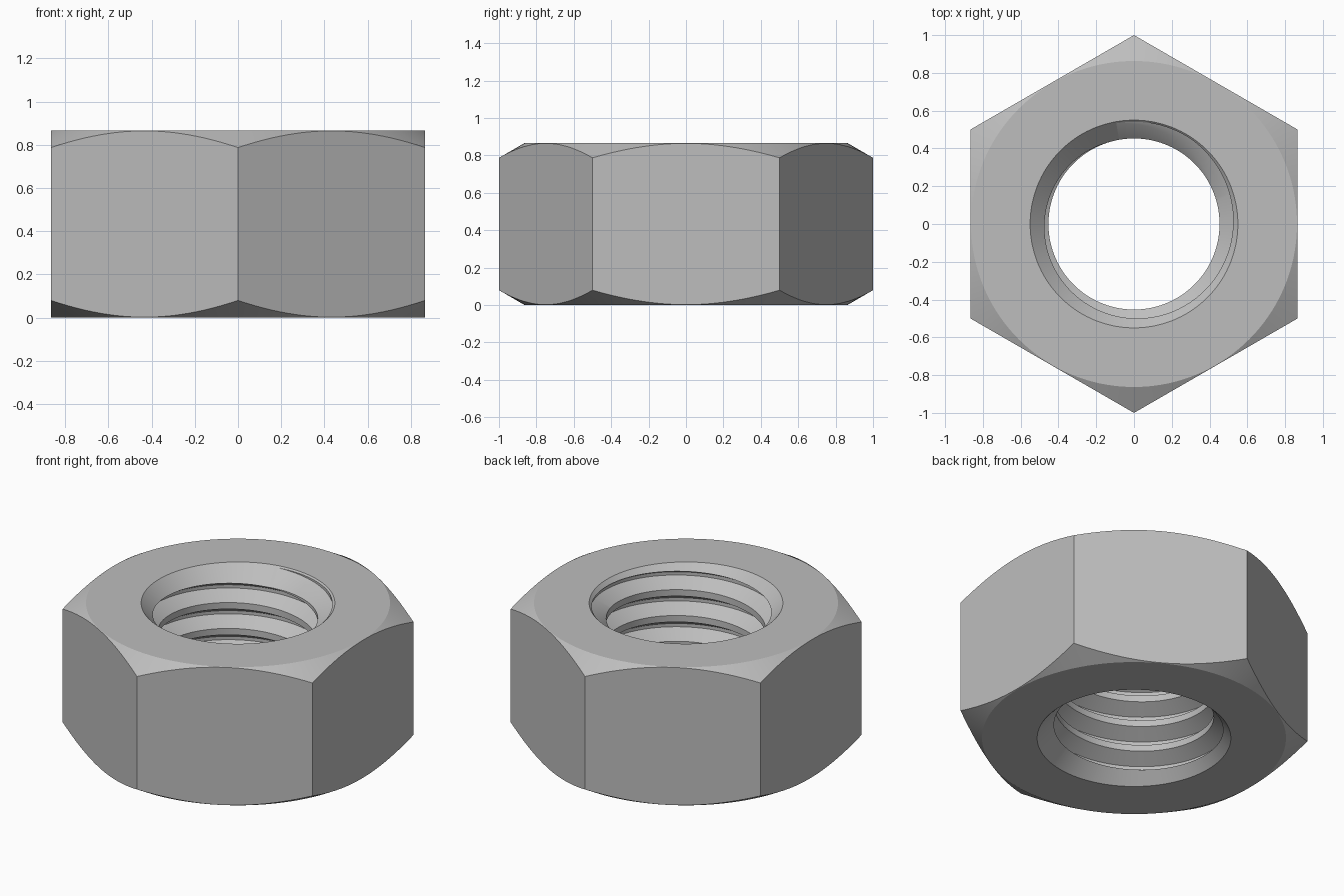
import bpy, bmesh
from math import cos, sin, tan, pi, tau, radians

cube = bpy.data.objects.get("Cube")
if cube:
    bpy.data.objects.remove(cube, do_unlink=True)

HEIGHT = 0.866
PITCH = 0.162
MINOR, MAJOR = 0.453, 0.541      # thread crest and root radii
FACE_RADIUS = 0.863              # where the outer chamfer starts
SINK_RADIUS = 0.55               # countersink at the faces


def add_object(name, bm):
    bmesh.ops.recalc_face_normals(bm, faces=bm.faces)
    mesh = bpy.data.meshes.new(name)
    bm.to_mesh(mesh)
    bm.free()
    obj = bpy.data.objects.new(name, mesh)
    bpy.context.collection.objects.link(obj)
    return obj


def lathe(name, profile, sides, turn=0.0):
    """Closed solid of revolution from (radius, z) points."""
    bm = bmesh.new()
    rings = [[bm.verts.new((r * cos(turn + tau * i / sides), r * sin(turn + tau * i / sides), z))
              for i in range(sides)] for r, z in profile]
    for low, high in zip(rings, rings[1:]):
        for i in range(sides):
            k = (i + 1) % sides
            bm.faces.new((low[i], low[k], high[k], high[i]))
    bm.faces.new(rings[0])
    bm.faces.new(rings[-1])
    return add_object(name, bm)


def thread_rod(name, sides=120, turns=10):
    """Solid threaded rod: one helical surface, closed by a fan at each end."""
    root = PITCH / 16
    crest = root + (MAJOR - MINOR) * tan(radians(30))
    groove = [(MINOR, -crest), (MAJOR, -root), (MAJOR, root), (MINOR, crest)]
    start = 0.66 - 6 * PITCH
    bm = bmesh.new()
    columns = []
    for j in range(sides):
        a = tau * j / sides
        columns.append([bm.verts.new((r * cos(a), r * sin(a), start + PITCH * (k + j / sides) + dz))
                        for k in range(turns) for r, dz in groove])
    count = len(columns[0])
    for j in range(sides):
        # the last column meets the first one a full turn higher
        last = j == sides - 1
        shift = len(groove) if last else 0
        here, there = columns[j], columns[0 if last else j + 1]
        for i in range(count - 1 - shift):
            bm.faces.new((here[i], there[i + shift], there[i + shift + 1], here[i + 1]))
    rim = [e for e in bm.edges if e.is_boundary]
    for upper in (False, True):
        loop = [e for e in rim if (e.verts[0].co.z > HEIGHT / 2) == upper]
        z = sum(e.verts[0].co.z for e in loop) / len(loop)
        centre = bm.verts.new((0, 0, z))
        for e in loop:
            bm.faces.new((e.verts[0], e.verts[1], centre))
    return add_object(name, bm)


def combine(target, cutter, operation):
    cutter.hide_render = True
    mod = target.modifiers.new("cut", 'BOOLEAN')
    mod.operation = operation
    mod.solver = 'EXACT'
    mod.object = cutter
    bpy.context.view_layer.objects.active = target
    bpy.ops.object.modifier_apply(modifier=mod.name)
    bpy.data.objects.remove(cutter, do_unlink=True)


# Hexagonal body with points towards front and back
nut = lathe("hex_nut", [(1, -0.1), (1, HEIGHT + 0.1)], 6, pi / 2)

# Conical chamfers on both faces
drop = (1.15 - FACE_RADIUS) * tan(radians(30))
chamfer = lathe("chamfer_envelope", [(FACE_RADIUS, 0), (1.15, drop),
                                     (1.15, HEIGHT - drop), (FACE_RADIUS, HEIGHT)], 144)
combine(nut, chamfer, 'INTERSECT')

# Threaded bore
combine(nut, thread_rod("thread_cutter"), 'DIFFERENCE')

# Countersinks at both ends of the bore
wide, narrow = (SINK_RADIUS + 0.1, 0.1), (SINK_RADIUS - 0.25, -0.25)
combine(nut, lathe("top_countersink", [(narrow[0], HEIGHT + narrow[1]),
                                       (wide[0], HEIGHT + wide[1])], 144), 'DIFFERENCE')
combine(nut, lathe("bottom_countersink", [(wide[0], -wide[1]), (narrow[0], -narrow[1])], 144), 'DIFFERENCE')

# Steel colour
steel = bpy.data.materials.new("steel_grey")
steel.use_nodes = True
colour = (0.515, 0.515, 0.515, 1)
steel.diffuse_color = colour
steel.node_tree.nodes["Principled BSDF"].inputs["Base Color"].default_value = colour
nut.data.materials.clear()
nut.data.materials.append(steel)
for face in nut.data.polygons:
    face.material_index = 0

# Smooth round surfaces, crisp edges
bpy.ops.object.select_all(action='DESELECT')
nut.select_set(True)
bpy.context.view_layer.objects.active = nut
bpy.ops.object.shade_smooth_by_angle(angle=radians(25))
